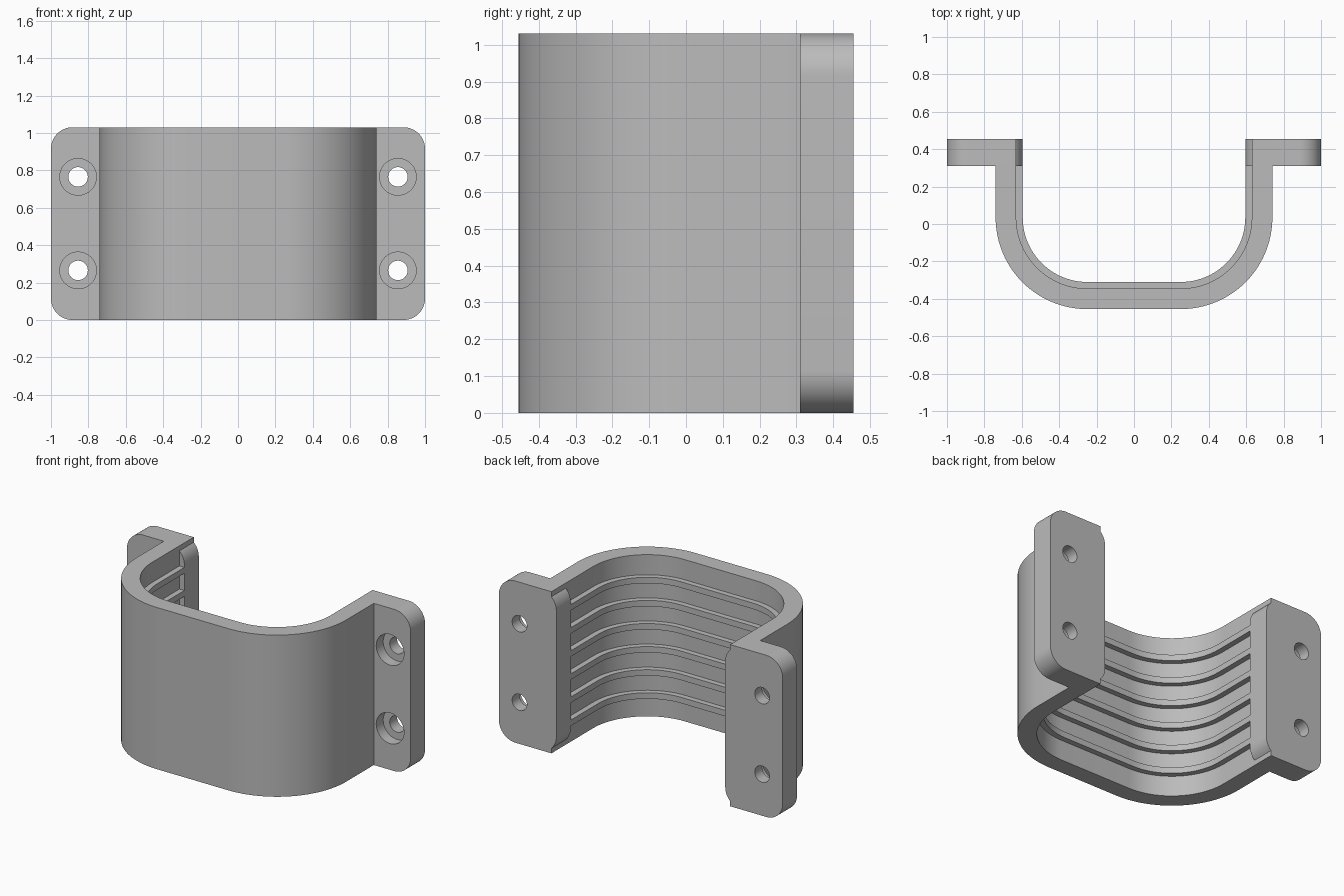
import bpy, bmesh
from math import sin, cos, pi, acos, radians
from mathutils import Vector, Matrix

cube = bpy.data.objects.get("Cube")
if cube:
    bpy.data.objects.remove(cube, do_unlink=True)

HEIGHT = 1.03
FLANGE_FRONT, FLANGE_BACK = 0.31, 0.455
R_OUT, R_WALL, R_RIB = 0.49, 0.38, 0.345     # bend radii of the three surfaces
BEND_X, BEND_Y = 0.25, 0.035                 # centre of each bend
CORNER = 0.115                               # flange corner radius
RIBS, RIB_HEIGHT = 6, 0.038

grey = bpy.data.materials.new("plain grey")
grey.use_nodes = True
grey.diffuse_color = (0.5, 0.5, 0.5, 1)
grey.node_tree.nodes["Principled BSDF"].inputs["Base Color"].default_value = (0.5, 0.5, 0.5, 1)


def prism(name, outline, offset):
    """Extrude a closed outline of 3D points along an offset."""
    bm = bmesh.new()
    face = bm.faces.new([bm.verts.new(p) for p in outline])
    moved = bmesh.ops.extrude_face_region(bm, geom=[face], use_keep_orig=True)["geom"]
    bmesh.ops.translate(bm, vec=Vector(offset),
                        verts=[v for v in moved if isinstance(v, bmesh.types.BMVert)])
    bmesh.ops.recalc_face_normals(bm, faces=bm.faces)
    mesh = bpy.data.meshes.new(name)
    bm.to_mesh(mesh)
    bm.free()
    mesh.materials.append(grey)
    obj = bpy.data.objects.new(name, mesh)
    bpy.context.collection.objects.link(obj)
    return obj


def smooth(obj):
    bpy.ops.object.select_all(action="DESELECT")
    obj.select_set(True)
    bpy.context.view_layer.objects.active = obj
    bpy.ops.object.shade_smooth_by_angle(angle=radians(30))


def arc(cx, cy, r, start, end, steps=16):
    return [(cx + r * cos(start + (end - start) * i / steps),
             cy + r * sin(start + (end - start) * i / steps)) for i in range(steps + 1)]


def u_path(r):
    """U-shaped path from the right arm round to the left arm."""
    half = [(BEND_X + r, FLANGE_FRONT)] + arc(BEND_X, BEND_Y, r, 0, -pi / 2, 24)
    return half + [(-x, y) for x, y in reversed(half)]


def u_band(name, outer, inner, z, height):
    outline = u_path(outer) + u_path(inner)[::-1]
    obj = prism(name, [(x, y, z) for x, y in outline], (0, 0, height))
    smooth(obj)


def drill(obj, x, z, radius, y0, y1):
    """Cut a round hole along y."""
    circle = arc(x, z, radius, 0, 2 * pi, 40)[:-1]
    cutter = prism("hole_cutter", [(a, y0, b) for a, b in circle], (0, y1 - y0, 0))
    cutter.hide_render = True
    mod = obj.modifiers.new("hole", "BOOLEAN")
    mod.operation, mod.solver, mod.object = "DIFFERENCE", "EXACT", cutter
    bpy.context.view_layer.objects.active = obj
    bpy.ops.object.modifier_apply(modifier=mod.name)
    bpy.data.objects.remove(cutter, do_unlink=True)


# Curved wall and the ribs along its inside
u_band("curved_wall", R_OUT, R_WALL, 0, HEIGHT)
for i in range(RIBS):
    middle = HEIGHT * (i + 1) / (RIBS + 1)
    u_band(f"inner_rib_{i + 1}", R_WALL + 0.01, R_RIB, middle - RIB_HEIGHT / 2, RIB_HEIGHT)

# Flange outline: round outer corners, inner corners clipped by the wall face
lip, wall_x = BEND_X + R_RIB, BEND_X + R_WALL
clip = acos((lip + CORNER - wall_x) / CORNER)
low, high = CORNER, HEIGHT - CORNER
outline = [(wall_x, 0)]
outline += arc(1 - CORNER, low, CORNER, -pi / 2, 0)
outline += arc(1 - CORNER, high, CORNER, 0, pi / 2)
outline += [(wall_x, HEIGHT)]
outline += arc(lip + CORNER, high, CORNER, pi - clip, pi, 10)
outline += arc(lip + CORNER, low, CORNER, pi, pi + clip, 10)

# Mounting flanges with counterbored screw holes
for side, label in ((1, "left"), (-1, "right")):
    flange = prism(f"{label}_flange", [(side * x, FLANGE_FRONT, z) for x, z in outline],
                   (0, FLANGE_BACK - FLANGE_FRONT, 0))
    for z in (HEIGHT / 2 - 0.25, HEIGHT / 2 + 0.25):
        drill(flange, side * 0.855, z, 0.098, FLANGE_FRONT - 0.1, FLANGE_FRONT + 0.07)
        drill(flange, side * 0.855, z, 0.052, FLANGE_FRONT - 0.1, FLANGE_BACK + 0.1)
    smooth(flange)
